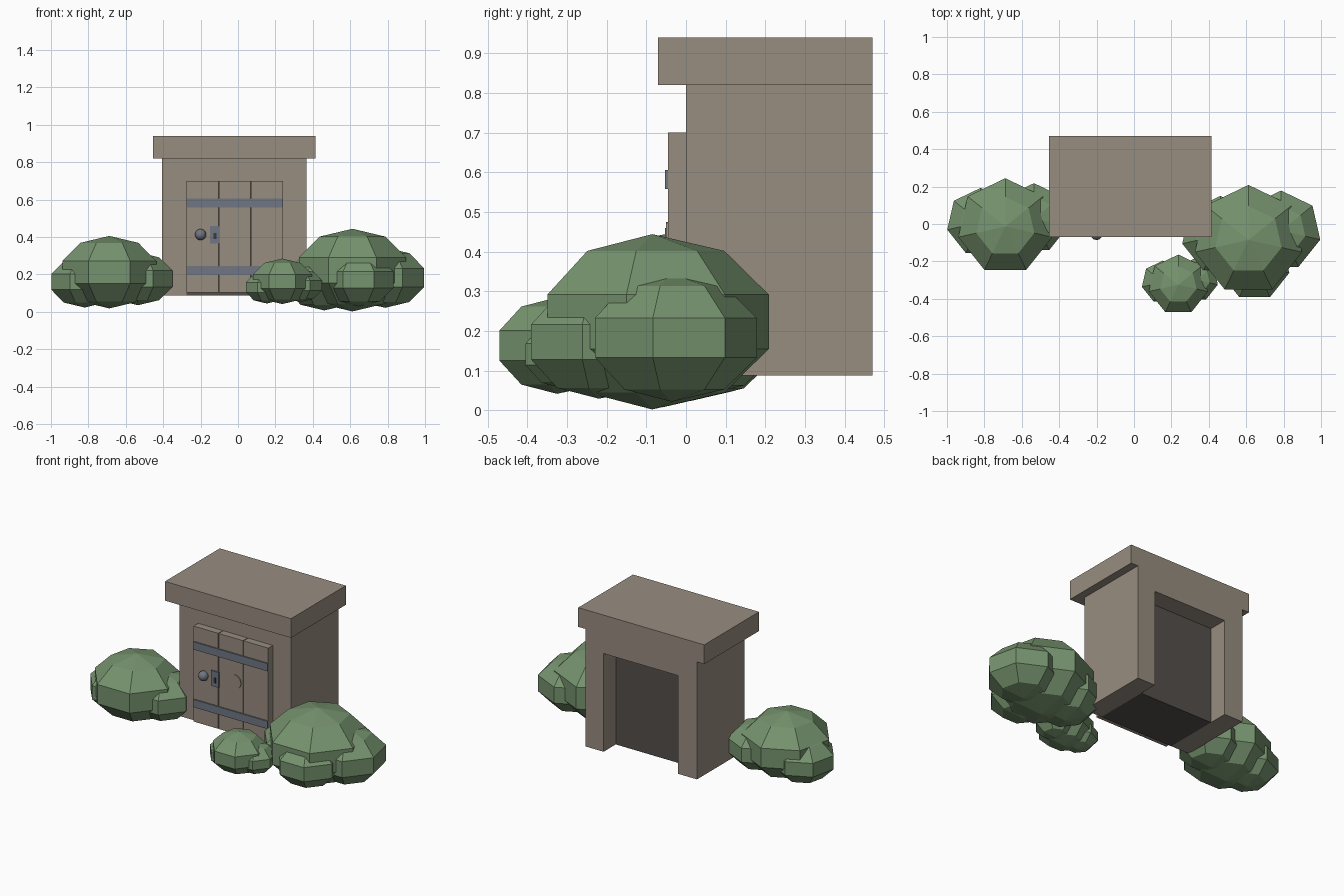
import bpy
import bmesh
from mathutils import Matrix, Vector

if "Cube" in bpy.data.objects:
    bpy.data.objects.remove(bpy.data.objects["Cube"])


def material(name, rgb):
    mat = bpy.data.materials.new(name)
    mat.use_nodes = True
    mat.diffuse_color = (*rgb, 1)
    mat.node_tree.nodes["Principled BSDF"].inputs["Base Color"].default_value = (*rgb, 1)
    return mat


STONE = material("stone brown", (0.314, 0.266, 0.216))
SHADE = material("dark interior", (0.089, 0.078, 0.069))
METAL = material("grey blue metal", (0.162, 0.181, 0.223))
BLACK = material("keyhole dark", (0.04, 0.043, 0.052))
LEAF = material("leaf green", (0.181, 0.292, 0.156))


def finish(name, bm, mat):
    bmesh.ops.recalc_face_normals(bm, faces=bm.faces)
    mesh = bpy.data.meshes.new(name)
    bm.to_mesh(mesh)
    bm.free()
    mesh.materials.append(mat)
    obj = bpy.data.objects.new(name, mesh)
    bpy.context.collection.objects.link(obj)
    return obj


def box(name, x, y, z, mat):
    """Box from (min, max) pairs along each axis."""
    bm = bmesh.new()
    size = [b - a for a, b in (x, y, z)]
    mid = [(a + b) / 2 for a, b in (x, y, z)]
    bmesh.ops.create_cube(bm, size=1, matrix=Matrix.LocRotScale(Vector(mid), None, Vector(size)))
    return finish(name, bm, mat)


def extrude_y(name, outline, y, mat):
    """Extrude an x-z outline along y."""
    bm = bmesh.new()
    face = bm.faces.new([bm.verts.new((px, y[0], pz)) for px, pz in outline])
    new = bmesh.ops.extrude_face_region(bm, geom=[face])["geom"]
    verts = [v for v in new if isinstance(v, bmesh.types.BMVert)]
    bmesh.ops.translate(bm, verts=verts, vec=(0, y[1] - y[0], 0))
    return finish(name, bm, mat)


def ball(name, centre, radius, squash, segs, rings, mat):
    bm = bmesh.new()
    bmesh.ops.create_uvsphere(
        bm, u_segments=segs, v_segments=rings, radius=radius,
        matrix=Matrix.LocRotScale(Vector(centre), None, Vector((1, 1, squash))))
    return finish(name, bm, mat)


def disc(name, centre, radius, depth, segs, mat):
    """Short cylinder facing the front."""
    bm = bmesh.new()
    bmesh.ops.create_cone(
        bm, cap_ends=True, segments=segs, radius1=radius, radius2=radius, depth=depth,
        matrix=Matrix.Translation(centre) @ Matrix.Rotation(1.5708, 4, 'X'))
    return finish(name, bm, mat)


# Walls with a doorway running through, and the overhanging roof slab
BASE, LEFT, RIGHT, HEAD = 0.087, -0.275, 0.24, 0.70
extrude_y("walls", [(-0.405, BASE), (LEFT, BASE), (LEFT, HEAD), (RIGHT, HEAD),
                    (RIGHT, BASE), (0.365, BASE), (0.365, 0.82), (-0.405, 0.82)],
          (0, 0.47), STONE)
box("roof_slab", (-0.455, 0.415), (-0.07, 0.47), (0.82, 0.94), STONE)
box("doorway_filling", (LEFT, RIGHT), (0, 0.35), (BASE, HEAD), SHADE)

# Door planks
width = (RIGHT - LEFT) / 3
for i in range(3):
    x0 = LEFT + i * width
    box(f"door_plank_{i + 1}", (x0 + 0.002 * (i > 0), x0 + width - 0.002 * (i < 2)),
        (-0.045, 0.005), (0.104, HEAD), STONE)
disc("door_knot", (0.01, -0.046, 0.43), 0.045, 0.008, 12, STONE)

# Metal straps, lock plate and knob
for name, z in (("lower_strap", 0.222), ("upper_strap", 0.582)):
    box(name, (LEFT, RIGHT), (-0.053, -0.04), (z - 0.024, z + 0.024), METAL)
box("lock_plate", (-0.15, -0.097), (-0.053, -0.04), (0.365, 0.46), METAL)
box("keyhole", (-0.131, -0.116), (-0.055, -0.05), (0.388, 0.422), BLACK)
knob = ball("door_knob", (-0.2, -0.056, 0.413), 0.03, 1, 12, 8, METAL)
knob.data.polygons.foreach_set("use_smooth", [True] * len(knob.data.polygons))

# Bushes: a main clump with a smaller clump on each side
def bush(name, centre, radius):
    c = Vector(centre)
    ball(name + "_main", c, radius, 0.715, 7, 5, LEAF)
    ball(name + "_right_clump", c + radius * Vector((-0.487, 0.085, -0.19)),
         radius * 0.71, 0.715, 7, 5, LEAF)
    ball(name + "_left_clump", c + radius * Vector((0.565, 0.159, -0.13)),
         radius * 0.73, 0.715, 7, 5, LEAF)


bush("right_bush", (-0.688, -0.013, 0.212), 0.271)
bush("left_bush", (0.612, -0.085, 0.223), 0.309)
bush("small_bush", (0.237, -0.325, 0.163), 0.17)
ball("left_bush_front_clump", (0.645, -0.219, 0.172), 0.2, 0.715, 7, 5, LEAF)
